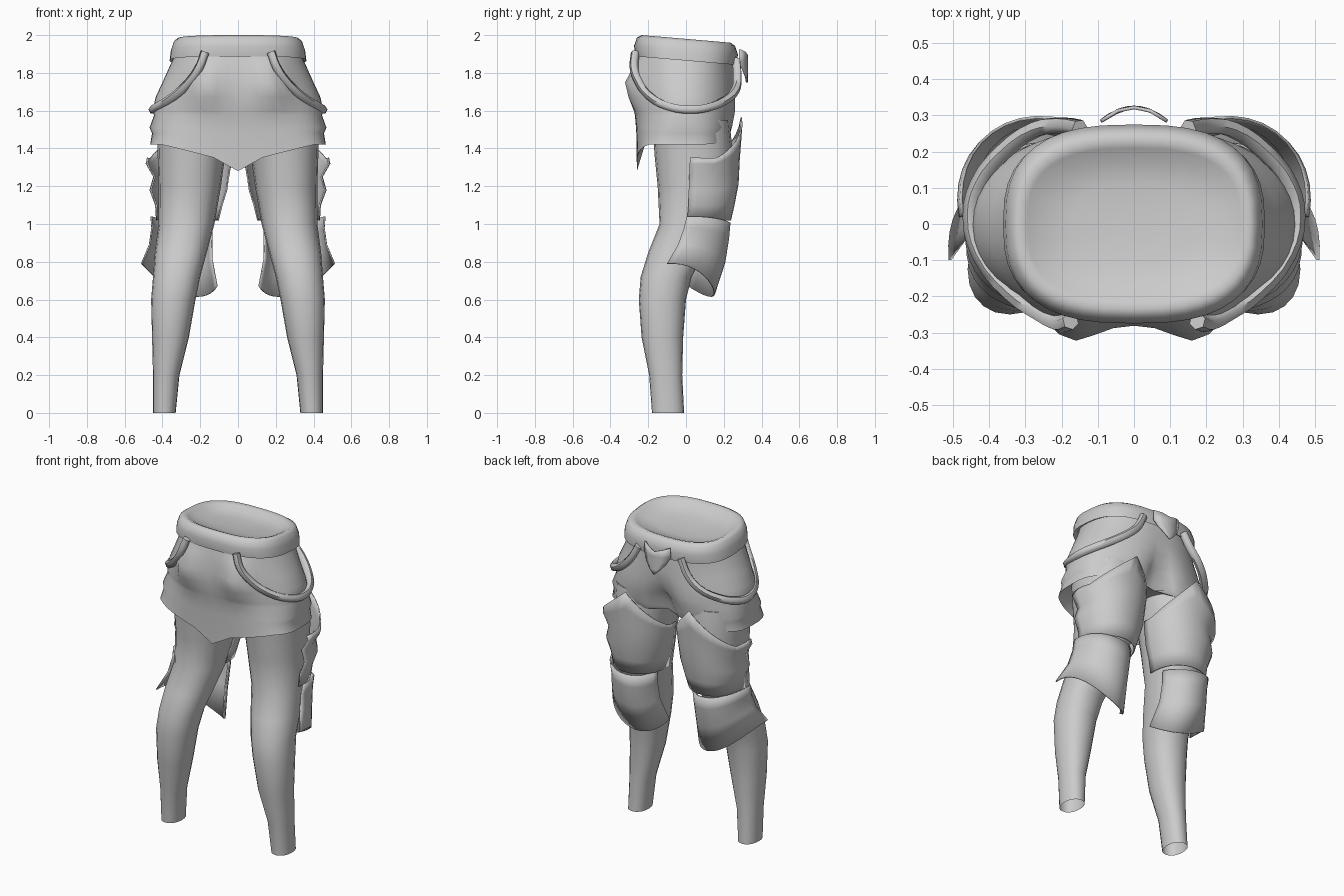
import bpy, bmesh, math

cube = bpy.data.objects.get("Cube")
if cube:
    bpy.data.objects.remove(cube, do_unlink=True)

GREY = (0.6, 0.6, 0.6, 1)
grey = bpy.data.materials.new("plain_grey")
grey.use_nodes = True
grey.diffuse_color = GREY
grey.node_tree.nodes["Principled BSDF"].inputs["Base Color"].default_value = GREY


def finish(obj, angle=45):
    obj.data.materials.clear()
    obj.data.materials.append(grey)
    bpy.ops.object.select_all(action='DESELECT')
    obj.select_set(True)
    bpy.context.view_layer.objects.active = obj
    bpy.ops.object.shade_smooth_by_angle(angle=math.radians(angle))


def loft(name, rings, closed=True, cap_end=False, thickness=0, angle=45):
    """Skin rows of points, optionally closed around and capped at the last row."""
    bm = bmesh.new()
    rows = [[bm.verts.new(p) for p in ring] for ring in rings]
    n = len(rows[0])
    for a, b in zip(rows, rows[1:]):
        for i in range(n if closed else n - 1):
            j = (i + 1) % n
            bm.faces.new((a[i], a[j], b[j], b[i]))
    if cap_end:
        bm.faces.new(rows[-1])
    bmesh.ops.recalc_face_normals(bm, faces=bm.faces)
    mesh = bpy.data.meshes.new(name)
    bm.to_mesh(mesh)
    bm.free()
    obj = bpy.data.objects.new(name, mesh)
    bpy.context.collection.objects.link(obj)
    finish(obj, angle)
    if thickness:
        mod = obj.modifiers.new("thickness", 'SOLIDIFY')
        mod.thickness = thickness
        mod.offset = 0


def oval(a, x0, x1, y0, y1, p=2):
    """Point at angle a (degrees) on a squarish oval filling the given box."""
    c, s = math.cos(math.radians(a)), math.sin(math.radians(a))
    x = math.copysign(abs(c) ** (2 / p), c)
    y = math.copysign(abs(s) ** (2 / p), s)
    return (x0 + x1) / 2 + x * (x1 - x0) / 2, (y0 + y1) / 2 + y * (y1 - y0) / 2


def turn(n):
    return [360 * i / n for i in range(n)]


def bell(v, centre, width):
    return math.exp(-((v - centre) / width) ** 2)


# Hips and skirt: height, half width, back and front depth, squareness
hip_rows = [(1.92, .325, -.25, .25, 2.5), (1.85, .355, -.265, .255, 2.2),
            (1.75, .4, -.28, .265, 2.1), (1.67, .437, -.28, .27, 2.1),
            (1.6, .45, -.275, .27, 2.2), (1.575, .445, -.27, .265, 2.3),
            (1.51, .468, -.265, .25, 2.6), (1.48, .455, -.263, .24, 2.8),
            (1.42, .465, -.26, .22, 3.2), (1.48, .4, -.2, .18, 3)]
rings = []
for k, (z, rx, y0, y1, p) in enumerate(hip_rows):
    ring = []
    for a in turn(48):
        x, y = oval(a, -rx, rx, y0, y1, p)
        h = z
        if y < 0:
            y -= .066 * bell(abs(x), .18, .09) * bell(z, 1.74, .11)
        else:
            y -= .09 * bell(x, 0, .07) * bell(z, 1.52, .12) * (y / y1)
        if k == 8:      # pointed hem
            if y < 0:
                h -= .1 * max(0, 1 - abs(x) / .4) + .04 * bell(x, 0, .06)
            else:
                h += .05 * (1 - abs(x) / rx)
        ring.append((x, y, h))
    rings.append(ring)
loft("hips_and_skirt", rings, cap_end=True, angle=80)

# Rolled waist belt with a shallow dished top
belt_rows = [(1.9, .335, .245), (1.885, .362, .268), (1.94, .355, .275), (1.985, .34, .26),
             (2.0, .32, .235), (1.99, .295, .21), (1.968, .26, .18), (1.955, .17, .11),
             (1.95, .07, .04)]
rings = []
for z, rx, ry in belt_rows:
    ring = []
    for a in turn(40):
        x, y = oval(a, -rx, rx, -ry, ry, 2.7)
        ring.append((x, y, z - .085 * (y + .235)))
    rings.append(ring)
loft("waist_belt", rings, cap_end=True, angle=60)

# Buckle ornament, a curved shield
shield = [(1.895, .09), (1.865, .092), (1.82, .07), (1.78, .035), (1.75, .004)]
rings = []
for k, (z, w) in enumerate(shield):
    ring = []
    for u in (-1, -.5, 0, .5, 1):
        x = u * w
        ring.append((x, .322 - .045 * (x / .1) ** 2, z + (.03 * abs(u) if k == 0 else 0)))
    rings.append(ring)
loft("buckle_shield", rings, closed=False, thickness=.01)

# Leg: height, then the box around each section
leg_rows = [(0, .33, .45, -.18, -.01), (.2, .31, .45, -.195, -.02), (.4, .26, .455, -.235, -.015),
            (.6, .225, .46, -.25, 0), (.72, .2, .45, -.24, .03), (.85, .165, .44, -.2, .1),
            (1.0, .125, .42, -.14, .17), (1.2, .09, .42, -.15, .235),
            (1.35, .07, .425, -.165, .25), (1.55, .02, .43, -.18, .23)]

# Armour rows end with how far the inner side drops
thigh_rows = [(1.02, .105, .43, -.14, .235, 0), (1.1, .085, .435, -.14, .255, 0),
              (1.18, .06, .465, -.15, .275, 0), (1.25, .05, .445, -.15, .28, 0),
              (1.32, .04, .485, -.15, .288, .03), (1.35, .04, .478, -.15, .295, .05)]
knee_rows = [(1.04, .125, .46, -.17, .232, .04), (.98, .13, .455, -.19, .225, .06),
             (.89, .13, .468, -.23, .205, .1), (.79, .1, .51, -.29, .15, .175)]


def armour(name, side, rows, start, end, peak=0):
    rings = []
    for k, (z, x0, x1, y0, y1, drop) in enumerate(rows):
        ring = []
        for i in range(19):
            a = start + (end - start) * i / 18
            x, y = oval(a, x0, x1, y0, y1, 2.1)
            h = z - drop * math.sin(math.radians(max(0, a) * .78)) ** 2
            # the upper rows rise together into a pointed crest
            h += peak * max(0, 1 - abs(a - 98) / 78) ** 1.2 * (k / (len(rows) - 1)) ** 2
            ring.append((side * x, y, h))
        rings.append(ring)
    loft(name, rings, closed=False, thickness=.008, angle=60)


strap_path = [(.175, -.268, 1.91), (.205, -.275, 1.83), (.255, -.25, 1.755), (.34, -.19, 1.675),
              (.425, -.085, 1.62), (.45, .02, 1.605), (.43, .11, 1.615), (.36, .2, 1.65),
              (.27, .262, 1.71), (.2, .272, 1.78), (.15, .265, 1.87)]


def strap(name, side):
    curve = bpy.data.curves.new(name, 'CURVE')
    curve.dimensions = '3D'
    curve.bevel_depth = .024
    curve.bevel_resolution = 1
    curve.resolution_u = 3
    curve.use_fill_caps = True
    line = curve.splines.new('BEZIER')
    line.bezier_points.add(len(strap_path) - 1)
    for bp, (x, y, z) in zip(line.bezier_points, strap_path):
        bp.co = (side * x, y, z)
        bp.handle_left_type = bp.handle_right_type = 'AUTO'
    obj = bpy.data.objects.new(name, curve)
    bpy.context.collection.objects.link(obj)
    bpy.ops.object.select_all(action='DESELECT')
    obj.select_set(True)
    bpy.context.view_layer.objects.active = obj
    bpy.ops.object.convert(target='MESH')
    finish(bpy.context.view_layer.objects.active, 60)


# Mirrored parts
for label, side in (("left", 1), ("right", -1)):
    rings = []
    for z, *box in leg_rows:
        points = [oval(a, *box, 2.2) for a in turn(20)]
        rings.append([(side * x, y, z) for x, y in points])
    loft(label + "_leg", rings, cap_end=True)
    armour(label + "_thigh_plate", side, thigh_rows, -12, 186, .26)
    armour(label + "_knee_plate", side, knee_rows, -7, 160)
    strap(label + "_hip_strap", side)
